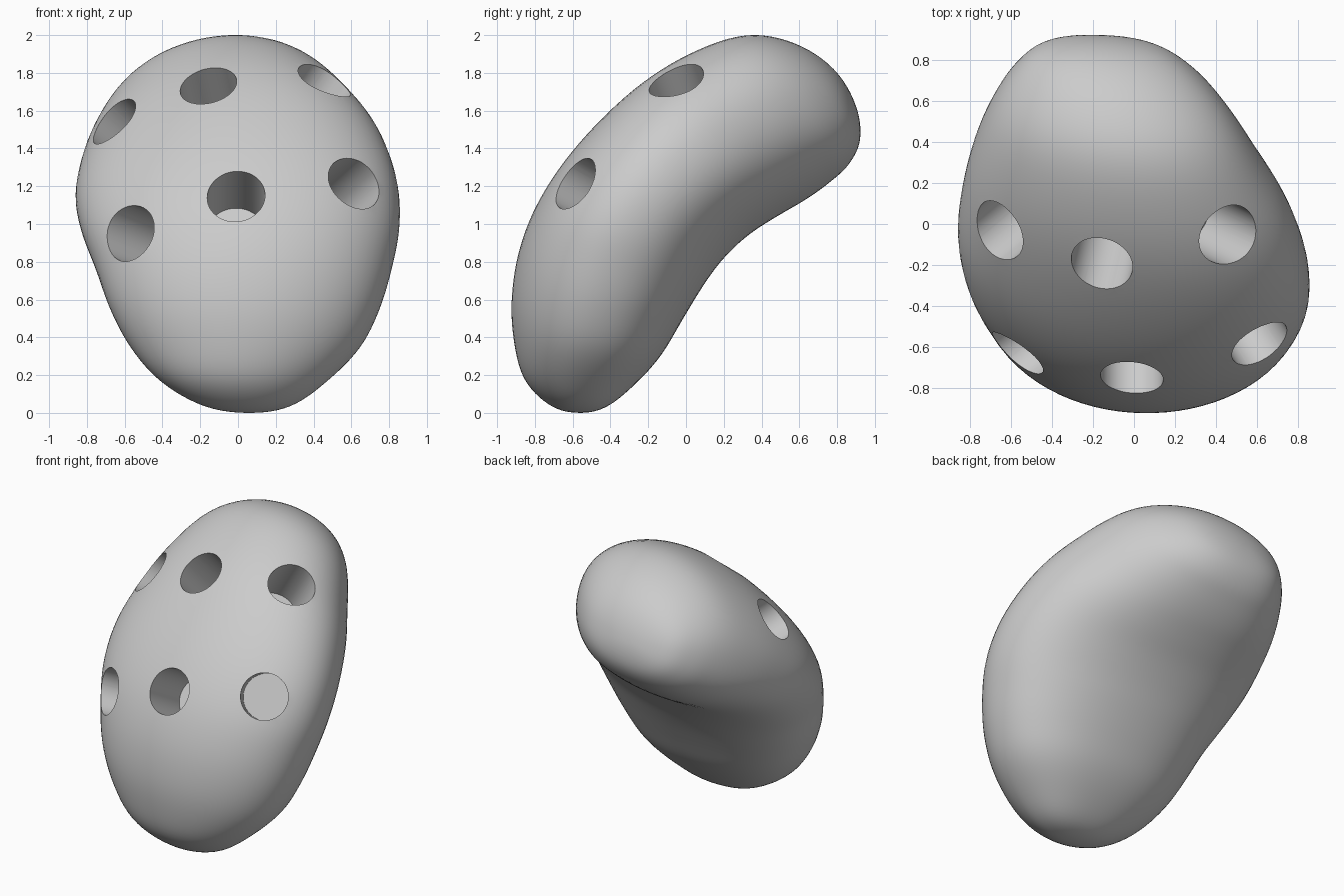
import bpy, bmesh, math
from mathutils import Vector

if "Cube" in bpy.data.objects:
    bpy.data.objects.remove(bpy.data.objects["Cube"])

# One stone-grey colour
grey = bpy.data.materials.new("stone_grey")
grey.use_nodes = True
grey.diffuse_color = (0.6, 0.6, 0.6, 1)
grey.node_tree.nodes["Principled BSDF"].inputs["Base Color"].default_value = (0.6, 0.6, 0.6, 1)

# Cross-sections along the curved body, from the foot to the top end:
# front y, front z, back y, back z, right edge x, left edge x, shear
sections = [
    (-0.59, 0.00, -0.59, 0.00, 0.06, 0.06, 0),
    (-0.73, 0.045, -0.43, 0.025, -0.18, 0.28, 0),
    (-0.86, 0.18, -0.27, 0.15, -0.41, 0.47, 0),
    (-0.915, 0.39, -0.13, 0.305, -0.57, 0.65, 0.02),
    (-0.925, 0.62, -0.02, 0.49, -0.68, 0.755, 0.04),
    (-0.88, 0.88, 0.085, 0.665, -0.755, 0.82, 0.07),
    (-0.765, 1.15, 0.19, 0.815, -0.83, 0.86, 0.12),
    (-0.56, 1.43, 0.325, 0.95, -0.865, 0.845, 0.17),
    (-0.27, 1.71, 0.48, 1.055, -0.835, 0.76, 0.2),
    (0.02, 1.895, 0.625, 1.14, -0.78, 0.625, 0.2),
    (0.32, 1.998, 0.75, 1.225, -0.70, 0.485, 0.18),
    (0.58, 1.955, 0.86, 1.32, -0.595, 0.325, 0.15),
    (0.785, 1.82, 0.923, 1.45, -0.45, 0.12, 0.12),
    (0.90, 1.63, 0.90, 1.63, -0.18, -0.18, 0.12),
]
AROUND, STEPS, BULGE = 72, 6, 0.06


def flipped(s):
    """Section mirrored through its centre, so the ends close roundly."""
    return (s[2], s[3], s[0], s[1], s[5], s[4], s[6])


def spline(a, b, c, d, t):
    return 0.5 * (2 * b + (c - a) * t + (2 * a - 5 * b + 4 * c - d) * t * t
                  + (3 * b - a - 3 * c + d) * t ** 3)


def ring_points(s):
    front, back = Vector((0, s[0], s[1])), Vector((0, s[2], s[3]))
    middle, half = (front + back) / 2, (back - front) / 2
    centre, width = (s[4] + s[5]) / 2, (s[5] - s[4]) / 2
    for i in range(AROUND):
        a = math.tau * i / AROUND
        # ellipse, a little squarer at the back, sheared from side to side
        size = 1 + (BULGE * math.sin(2 * a) ** 2 if math.sin(a) > 0 else 0)
        p = middle + half * size * (math.sin(a) - s[6] * math.cos(a))
        yield (centre + width * size * math.cos(a), p.y, p.z)


# Body: smooth loft through the sections
padded = [flipped(sections[1])] + sections + [flipped(sections[-2])]
bm = bmesh.new()
rings = []
for k in range(len(sections) - 1):
    for j in range(STEPS):
        if k + j == 0:
            continue
        s = [spline(*v, j / STEPS) for v in zip(*padded[k:k + 4])]
        rings.append([bm.verts.new(p) for p in ring_points(s)])
for r, q in zip(rings, rings[1:]):
    for i in range(AROUND):
        n = (i + 1) % AROUND
        bm.faces.new((r[i], r[n], q[n], q[i]))
for ring, s in ((rings[0], sections[0]), (rings[-1], sections[-1])):
    tip = bm.verts.new((s[4], s[0], s[1]))
    for i in range(AROUND):
        bm.faces.new((ring[i], ring[(i + 1) % AROUND], tip))
# Even out the faint ripples between sections
for _ in range(6):
    bmesh.ops.smooth_vert(bm, verts=bm.verts, factor=0.5,
                          use_axis_x=True, use_axis_y=True, use_axis_z=True)
bmesh.ops.recalc_face_normals(bm, faces=bm.faces)
mesh = bpy.data.meshes.new("pebble_body")
bm.to_mesh(mesh)
bm.free()
mesh.materials.append(grey)
body = bpy.data.objects.new("pebble_body", mesh)
bpy.context.collection.objects.link(body)

# Round flat-bottomed holes: rim centre and outward direction
holes = [
    ((-0.16, -0.205, 1.745), (-0.16, -0.67, 0.72)),
    ((-0.01, -0.74, 1.14), (0, -0.87, 0.50)),
    ((0.60, -0.56, 1.20), (0.48, -0.76, 0.43)),
    ((-0.535, -0.60, 0.935), (-0.74, -0.60, 0.30)),
    ((-0.645, -0.02, 1.53), (-0.64, -0.53, 0.56)),
    ((0.455, -0.05, 1.75), (0.56, -0.28, 0.78)),
]
RADIUS, DEPTH, OUT = 0.153, 0.38, 0.2
for centre, direction in holes:
    d = Vector(direction).normalized()
    bpy.ops.mesh.primitive_cylinder_add(
        vertices=64, radius=RADIUS, depth=DEPTH + OUT,
        location=Vector(centre) + d * (OUT - DEPTH) / 2,
        rotation=d.to_track_quat("Z", "Y").to_euler())
    cutter = bpy.context.object
    cutter.name = "hole_cutter"
    cutter.hide_render = True
    cutter.data.materials.append(grey)
    bpy.ops.object.select_all(action="DESELECT")
    body.select_set(True)
    bpy.context.view_layer.objects.active = body
    cut = body.modifiers.new("hole", "BOOLEAN")
    cut.operation, cut.solver, cut.object = "DIFFERENCE", "EXACT", cutter
    bpy.ops.object.modifier_apply(modifier=cut.name)
    bpy.data.objects.remove(cutter)

bpy.ops.object.shade_smooth_by_angle(angle=math.radians(35))
